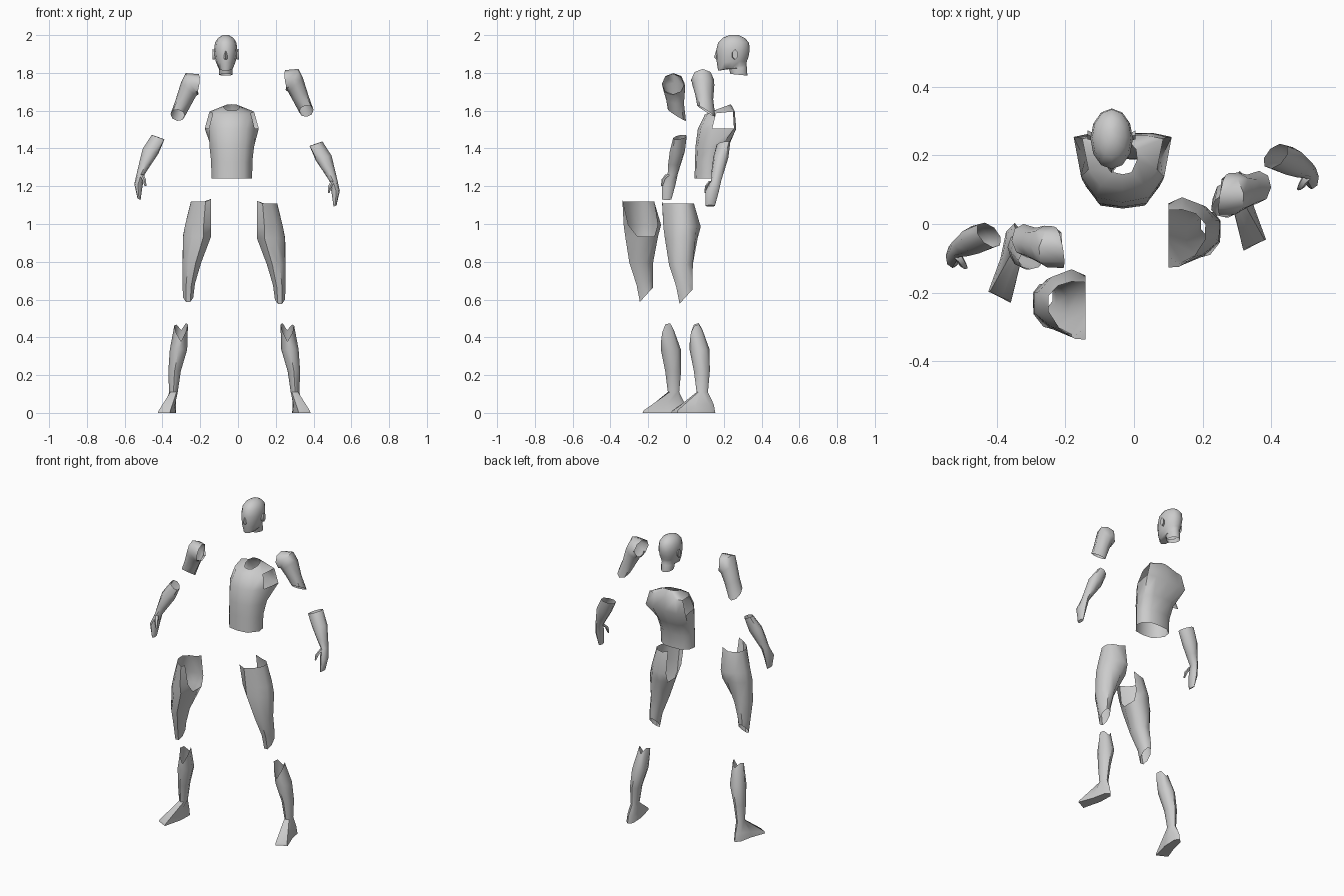
import bpy, bmesh, math
from mathutils import Vector as V


def ring(c, u, v, n=8, start=0.0):
    """Loop around c: starts at -v (front) and turns towards +u (outer side)."""
    c, u, v = V(c), V(u), V(v)
    return [c + u * math.sin(a) - v * math.cos(a)
            for a in (math.radians(start) + 2 * math.pi * i / n for i in range(n))]


def flat(cx, cy, z, rx, ry, n=8, start=0.0, slope=0.0):
    return ring((cx, cy, z), (rx, 0, 0), (0, ry, ry * slope), n, start)


def loft(name, rings, cap0=False, cap1=False, skip=(), flip=None):
    """Skin rings; skip holds (band, side) holes; flip mirrors in x and shifts."""
    bm = bmesh.new()
    if flip:
        rings = [[V((-p[0], p[1], p[2])) + V(flip) for p in r] for r in rings]
    loops = [[bm.verts.new(p) for p in r] for r in rings]
    n = len(loops[0])
    for b in range(len(loops) - 1):
        for i in range(n):
            if (b, i) not in skip:
                j = (i + 1) % n
                bm.faces.new((loops[b][i], loops[b][j], loops[b + 1][j], loops[b + 1][i]))
    if cap0:
        bm.faces.new(loops[0])
    if cap1:
        bm.faces.new(loops[-1])
    bmesh.ops.recalc_face_normals(bm, faces=bm.faces)
    me = bpy.data.meshes.new(name)
    bm.to_mesh(me)
    bm.free()
    ob = bpy.data.objects.new(name, me)
    bpy.context.collection.objects.link(ob)
    bpy.ops.object.select_all(action='DESELECT')
    ob.select_set(True)
    bpy.context.view_layer.objects.active = ob
    bpy.ops.object.shade_smooth_by_angle(angle=math.radians(50))
    return ob


def pair(name, rings, shift, **kw):
    loft("left_" + name, rings, **kw)
    loft("right_" + name, rings, flip=shift, **kw)


# Head: neck stump, jaw, skull  (z, front y, back y, half width, slope)
HX = -0.065
head = [(1.79, .235, .325, .035, -.1), (1.825, .228, .322, .037, .1),
        (1.828, .170, .320, .040, .22), (1.858, .163, .322, .052, .05),
        (1.885, .161, .331, .058, 0), (1.92, .160, .337, .062, 0),
        (1.96, .170, .334, .057, 0), (1.985, .194, .310, .041, 0),
        (2.0, .230, .280, .016, 0)]
loft("head", [flat(HX, (f + b) / 2, z, w, (b - f) / 2, 12, 0, s)
              for z, f, b, w, s in head], cap1=True)

# Nose and ears
loft("nose", [flat(HX, .164, 1.915, .004, .006, 4), flat(HX, .162, 1.882, .011, .014, 4),
              flat(HX, .166, 1.872, .008, .006, 4)], True, True)
for s, nm in ((1, "left_ear"), (-1, "right_ear")):
    loft(nm, [ring((HX + s * .056, .255, 1.895), (0, .013, 0), (0, 0, .024), 6),
              ring((HX + s * .070, .260, 1.898), (0, .015, 0), (0, 0, .028), 6)], cap1=True)

# Torso: open at waist, neck and both shoulders
TX = -0.033
waist = [(0, -1), (.6, -.88), (1, -.1), (.93, .55), (.55, .95)]
chest = [(0, -1), (.55, -.85), (.85, -.25), (1, .88), (.6, 1)]


def torso_ring(prof, z, f, b, w, dz=0.0):
    cy, ry = (f + b) / 2, (b - f) / 2
    right = [V((TX + u * w, cy + v * ry, z + dz * v)) for u, v in prof]
    left = [V((2 * TX - p.x, p.y, p.z)) for p in right[:0:-1]]
    return right + [V((TX, b, z + dz))] + left


loft("torso", [torso_ring(waist, 1.24, .045, .19, .108),
               torso_ring(waist, 1.33, .048, .193, .109),
               torso_ring(waist, 1.41, .050, .225, .118),
               torso_ring(chest, 1.505, .063, .266, .143),
               torso_ring(chest, 1.588, .100, .258, .118, .008),
               torso_ring(waist, 1.617, .145, .238, .042, .017)],
     skip={(3, 2), (3, 7)})

# Upper arms: shoulder opening faces inward, elbow end open
pair("upper_arm", [
    ring((.258, .085, 1.760), (-.008, 0, .055), (.01, .058, 0)),
    ring((.286, .088, 1.765), (.034, 0, .056), (-.01, .060, 0)),
    ring((.305, .092, 1.735), (.040, 0, .035), (0, .058, 0)),
    ring((.330, .097, 1.670), (.043, 0, .010), (0, .047, -.01)),
    ring((.362, .107, 1.598), (.038, 0, .006), (.003, .048, -.030))],
    (.043, -.155, -.022))

# Forearms with a mitten hand and a thumb
pair("forearm", [
    ring((.413, .198, 1.425), (.034, .006, .012), (.012, .036, .005)),
    ring((.453, .184, 1.350), (.042, -.005, .012), (.010, .040, 0)),
    ring((.482, .170, 1.285), (.030, -.005, .008), (.006, .034, 0)),
    ring((.505, .160, 1.232), (.020, -.004, .006), (.003, .027, 0)),
    ring((.517, .138, 1.172), (.022, 0, .004), (-.003, .036, 0)),
    ring((.514, .128, 1.096), (.008, 0, .004), (0, .025, 0))],
    (-.01, -.23, .035), cap1=True)
pair("thumb", [flat(.502, .135, 1.228, .012, .014, 5),
               flat(.487, .110, 1.200, .011, .010, 5),
               flat(.480, .103, 1.165, .005, .005, 5)],
     (-.01, -.23, .035), cap0=True, cap1=True)

# Thighs: half pelvis cut open on the inner plane, pointed open knee


def level(z, pts):
    return [V((x, y, z + (.015 if x < .11 and z > 1.1 else 0))) for x, y in pts]


pair("thigh", [
    level(1.108, [(.10, -.127), (.13, -.125), (.175, -.095), (.207, -.045),
                  (.208, 0), (.18, .03), (.14, .042), (.10, .04)]),
    level(.985, [(.10, -.095), (.14, -.120), (.20, -.090), (.238, -.045),
                 (.238, .01), (.20, .055), (.14, .078), (.10, .06)]),
    level(.925, [(.10, -.047), (.14, -.112), (.20, -.095), (.248, -.05),
                 (.25, .01), (.21, .05), (.145, .062), (.10, .043)]),
    flat(.202, -.027, .785, .053, .068, 8, -67.5),
    flat(.219, -.008, .680, .036, .047, 8, -67.5, .3),
    flat(.222, .000, .615, .029, .037, 8, -67.5, 1.1)],
    (-.042, -.21, .010), skip={(0, 7), (1, 7)})

# Shins with feet: notched open knee, flat sole
pair("shin_and_foot", [
    [(.262, .020, .378), (.288, .026, .425), (.297, .045, .463), (.286, .068, .468),
     (.260, .088, .438), (.236, .068, .475), (.225, .042, .468), (.238, .026, .425)],
    flat(.275, .072, .335, .046, .053),
    flat(.296, .084, .220, .033, .042),
    flat(.302, .086, .110, .023, .030),
    [(.345, -.062, .015), (.380, -.045, .012), (.345, .050, .035), (.331, .120, .050),
     (.308, .147, .045), (.288, .125, .045), (.295, .040, .035), (.318, -.073, .012)],
    [(.350, -.062, 0), (.385, -.045, 0), (.350, .050, 0), (.333, .130, 0),
     (.308, .155, 0), (.287, .130, 0), (.290, .040, 0), (.320, -.078, 0)]],
    (-.04, -.152, 0), cap1=True)
